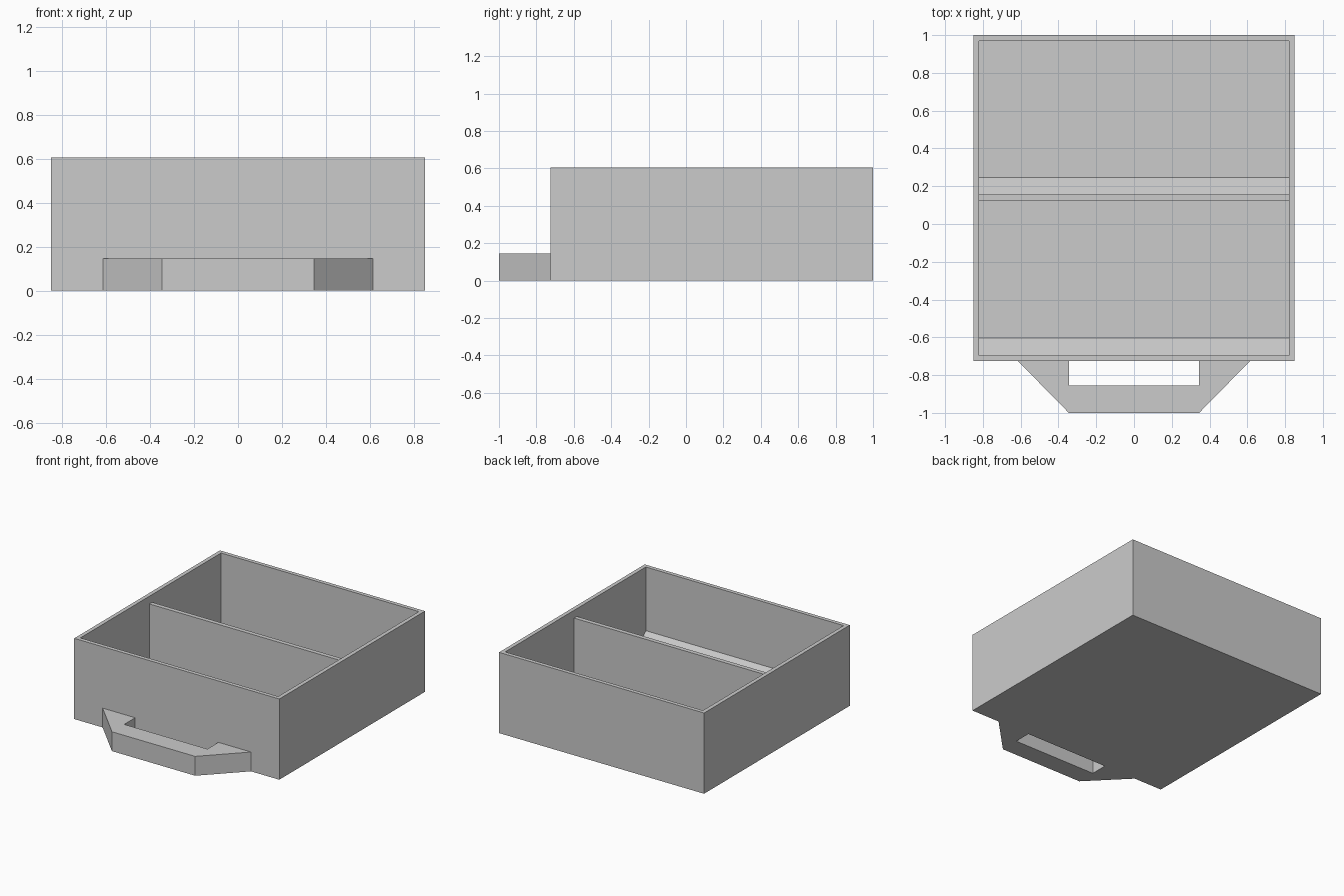
import bpy
import bmesh

cube = bpy.data.objects.get("Cube")
if cube:
    bpy.data.objects.remove(cube, do_unlink=True)

# Main dimensions
HALF_W, FRONT, BACK, HEIGHT = 0.85, -0.725, 1.0, 0.605
WALL, FLOOR = 0.03, 0.03
INNER = HALF_W - WALL
DIVIDER_FRONT, DIVIDER_BACK, DIVIDER_TOP = 0.122, 0.155, 0.547
RAMP_DEPTH, RAMP_HEIGHT = 0.092, 0.098

grey = bpy.data.materials.new("plain_grey")
grey.use_nodes = True
colour = (0.6, 0.6, 0.6, 1)
grey.diffuse_color = colour
grey.node_tree.nodes["Principled BSDF"].inputs["Base Color"].default_value = colour


def finish(name, bm):
    bmesh.ops.recalc_face_normals(bm, faces=bm.faces)
    mesh = bpy.data.meshes.new(name)
    bm.to_mesh(mesh)
    bm.free()
    mesh.materials.append(grey)
    obj = bpy.data.objects.new(name, mesh)
    bpy.context.collection.objects.link(obj)
    return obj


def prism(bm, points, offset):
    """Extrude a flat outline; return the far cap."""
    base = bm.faces.new([bm.verts.new(p) for p in points])
    geom = bmesh.ops.extrude_face_region(bm, geom=[base], use_keep_orig=True)["geom"]
    bmesh.ops.translate(bm, vec=offset, verts=[v for v in geom if isinstance(v, bmesh.types.BMVert)])
    return next(f for f in geom if isinstance(f, bmesh.types.BMFace))


def crosswise(name, profile):
    """Extrude a (y, z) profile between the side walls."""
    bm = bmesh.new()
    prism(bm, [(-INNER, y, z) for y, z in profile], (2 * INNER, 0, 0))
    return finish(name, bm)


# Open tray: a box whose top is inset and sunk to the floor
bm = bmesh.new()
outline = [(-HALF_W, FRONT, 0), (HALF_W, FRONT, 0), (HALF_W, BACK, 0), (-HALF_W, BACK, 0)]
top = prism(bm, outline, (0, 0, HEIGHT))
bm.normal_update()
bmesh.ops.recalc_face_normals(bm, faces=bm.faces)
bmesh.ops.inset_region(bm, faces=[top], thickness=WALL, use_even_offset=True)
well = bmesh.ops.extrude_face_region(bm, geom=[top])["geom"]
bmesh.ops.translate(bm, vec=(0, 0, FLOOR - HEIGHT),
                    verts=[v for v in well if isinstance(v, bmesh.types.BMVert)])
if top.is_valid:
    bmesh.ops.delete(bm, geom=[top], context='FACES_ONLY')
finish("drawer_tray", bm)

# Cross divider, slightly lower than the walls
crosswise("divider", [(DIVIDER_FRONT, FLOOR), (DIVIDER_BACK, FLOOR),
                      (DIVIDER_BACK, DIVIDER_TOP), (DIVIDER_FRONT, DIVIDER_TOP)])

# Sloped ramps at the front of each compartment
for name, y in (("front_ramp", FRONT + WALL), ("divider_ramp", DIVIDER_BACK)):
    crosswise(name, [(y, FLOOR), (y + RAMP_DEPTH, FLOOR), (y, FLOOR + RAMP_HEIGHT)])

# Bridge-shaped pull handle, mirrored outline
half = [(0.615, FRONT), (0.345, -1.0)]
grip = [(0.345, -0.855), (0.345, FRONT)]
left_half = half + [(-x, y) for x, y in reversed(half)]
hole = [(-x, y) for x, y in reversed(grip)] + grip
bm = bmesh.new()
prism(bm, [(x, y, 0) for x, y in left_half + hole], (0, 0, 0.145))
finish("pull_handle", bm)
